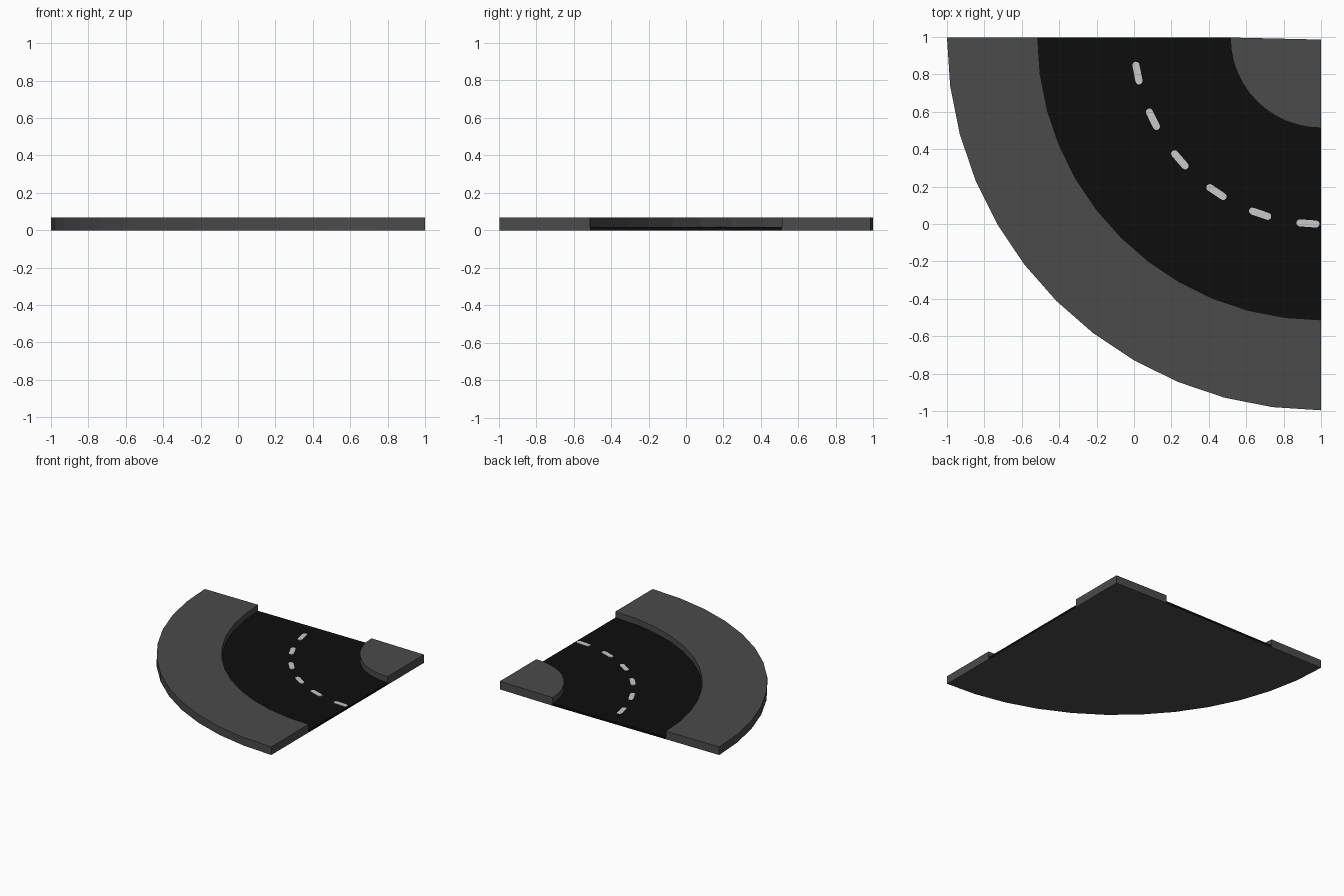
import bpy, bmesh, math

if "Cube" in bpy.data.objects:
    bpy.data.objects.remove(bpy.data.objects["Cube"])

CX, CY = 1.0, 0.997      # centre of the bend
SY = 0.9965              # the tile is very slightly shorter in y
TOP, ROAD = 0.067, 0.017 # pavement and road heights
STEPS = 12


def material(name, rgb):
    m = bpy.data.materials.new(name)
    m.diffuse_color = (*rgb, 1)
    m.use_nodes = True
    m.node_tree.nodes["Principled BSDF"].inputs["Base Color"].default_value = m.diffuse_color
    return m


GREY = material("pavement grey", (0.07, 0.07, 0.07))
BLACK = material("asphalt black", (0.004, 0.004, 0.004))
WHITE = material("line white", (0.58, 0.58, 0.58))


def arc(r):
    return [(CX - r * math.cos(a), CY - SY * r * math.sin(a))
            for a in (math.pi / 2 * i / STEPS for i in range(STEPS + 1))]


def plate(name, outline, z0, z1, mat, under=None):
    """Extrude a flat outline from z0 to z1; optional second colour underneath."""
    bm = bmesh.new()
    face = bm.faces.new([bm.verts.new((x, y, z0)) for x, y in outline])
    ext = bmesh.ops.extrude_face_region(bm, geom=[face], use_keep_orig=True)
    for v in ext["geom"]:
        if isinstance(v, bmesh.types.BMVert):
            v.co.z = z1
    bmesh.ops.recalc_face_normals(bm, faces=bm.faces)
    if under:
        for f in bm.faces:
            if f.normal.z < -0.9:
                f.material_index = 1
    bmesh.ops.triangulate(bm, faces=[f for f in bm.faces if len(f.verts) > 4])
    me = bpy.data.meshes.new(name)
    bm.to_mesh(me)
    bm.free()
    me.materials.append(mat)
    if under:
        me.materials.append(under)
    ob = bpy.data.objects.new(name, me)
    bpy.context.collection.objects.link(ob)


# Raised pavements on the outside and inside of the bend
plate("outer_pavement", arc(2.0) + arc(1.515)[::-1], 0, TOP, GREY)
plate("inner_pavement", arc(0.485) + [(CX, 0.986)], 0, TOP, GREY)

# Sunken road, grey underneath
plate("road", arc(1.515) + arc(0.485)[::-1], 0, ROAD, BLACK, GREY)

# Rounded centre-line dashes, the last one cut off at the tile edge
HALF, W = 0.062, 0.019
CAP = [(HALF - W * (1 - math.cos(t)), W * math.sin(t))
       for t in (math.radians(a) for a in range(-90, 91, 30))]
SHAPE = CAP + [(-u, -v) for u, v in CAP]
for i in range(6):
    a = math.radians(11 + 15 * i)
    c, s = math.cos(a), math.sin(a)
    outline = [(min(CX, CX - (1 + v) * c + u * s), CY - SY * ((1 + v) * s + u * c))
               for u, v in SHAPE]
    if i == 5:  # drop the points that collapse onto the cut edge
        cut = [p for p in outline if p[0] >= CX]
        keep = (min(cut, key=lambda p: p[1]), max(cut, key=lambda p: p[1])) if cut else ()
        outline = [p for p in outline if p[0] < CX or p in keep]
    plate(f"lane_dash_{i + 1}", outline, ROAD, ROAD + 0.003, WHITE)
